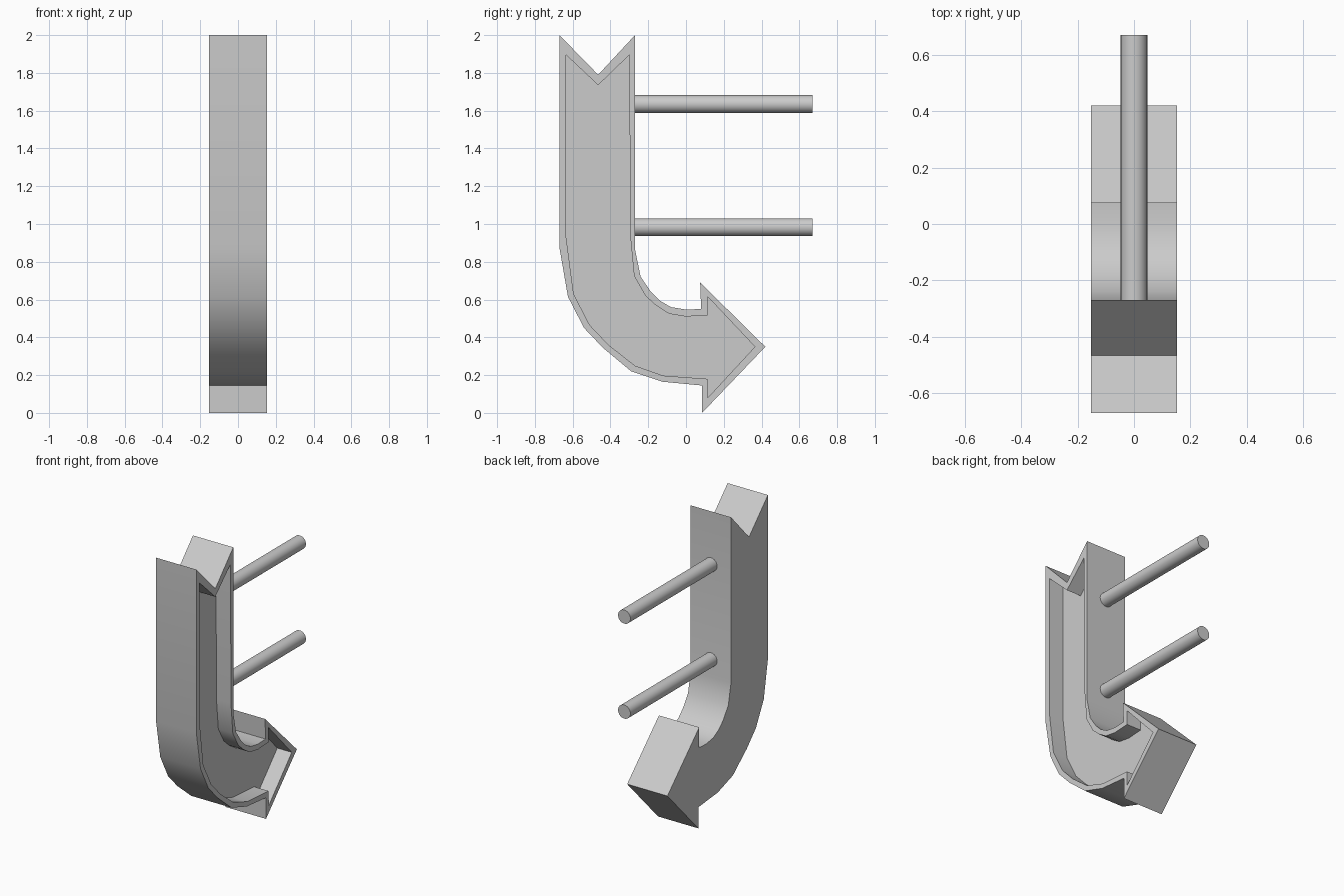
import bpy
import bmesh
import math

cube = bpy.data.objects.get("Cube")
if cube:
    bpy.data.objects.remove(cube, do_unlink=True)

HALF_WIDTH = 0.153
RECESS_DEPTH = 0.11

# Single plain grey material
grey = bpy.data.materials.new("plain grey")
grey.use_nodes = True
colour = (0.6, 0.6, 0.6, 1.0)
grey.diffuse_color = colour
grey.node_tree.nodes["Principled BSDF"].inputs["Base Color"].default_value = colour

# Side profiles (y, z): notched tail, inner bend, arrow head, outer bend
outer = [
    (-.67, 2), (-.465, 1.79), (-.27, 2),
    (-.27, .865), (-.24, .72), (-.185, .64), (-.14, .595), (-.08, .56), (0, .547), (.08, .55),
    (.075, .69), (.42, .35), (.085, 0),
    (.085, .145), (-.125, .165), (-.29, .22), (-.44, .345), (-.54, .45), (-.625, .615), (-.67, .875),
]
inner = [
    (-.635, 1.895), (-.465, 1.735), (-.3, 1.895),
    (-.295, .935), (-.275, .725), (-.215, .62), (-.16, .57), (-.09, .525), (0, .51), (.115, .517),
    (.115, .615), (.365, .35), (.115, .08),
    (.115, .18), (-.12, .197), (-.27, .25), (-.41, .36), (-.51, .465), (-.595, .63), (-.635, .935),
]


def finish(obj):
    """Assign the material and smooth the gentle bends only."""
    obj.data.materials.append(grey)
    bpy.ops.object.select_all(action="DESELECT")
    obj.select_set(True)
    bpy.context.view_layer.objects.active = obj
    bpy.ops.object.shade_smooth_by_angle(angle=math.radians(32))


def make_arrow():
    """Curved arrow body with a recessed tray on its +x side."""
    bm = bmesh.new()

    def ring(profile, x):
        return [bm.verts.new((x, y, z)) for y, z in profile]

    def bridge(first, second):
        for i in range(len(first)):
            j = (i + 1) % len(first)
            bm.faces.new((first[i], first[j], second[j], second[i]))

    back = ring(outer, -HALF_WIDTH)
    edge = ring(outer, HALF_WIDTH)
    lip = ring(inner, HALF_WIDTH)
    floor = ring(inner, HALF_WIDTH - RECESS_DEPTH)
    bm.faces.new(back)
    bridge(back, edge)
    bridge(edge, lip)
    bridge(lip, floor)
    bm.faces.new(floor)
    bmesh.ops.recalc_face_normals(bm, faces=bm.faces)

    mesh = bpy.data.meshes.new("arrow_body")
    bm.to_mesh(mesh)
    bm.free()
    body = bpy.data.objects.new("arrow_body", mesh)
    bpy.context.collection.objects.link(body)
    finish(body)


def make_peg(name, height):
    """Round peg reaching back from the rear face of the shaft."""
    start, end = -.27, .67
    bpy.ops.mesh.primitive_cylinder_add(
        vertices=32, radius=.047, depth=end - start,
        location=(0, (start + end) / 2, height),
        rotation=(math.radians(90), 0, 0))
    peg = bpy.context.object
    peg.name = name
    finish(peg)


make_arrow()
make_peg("upper_peg", 1.635)
make_peg("lower_peg", .983)
